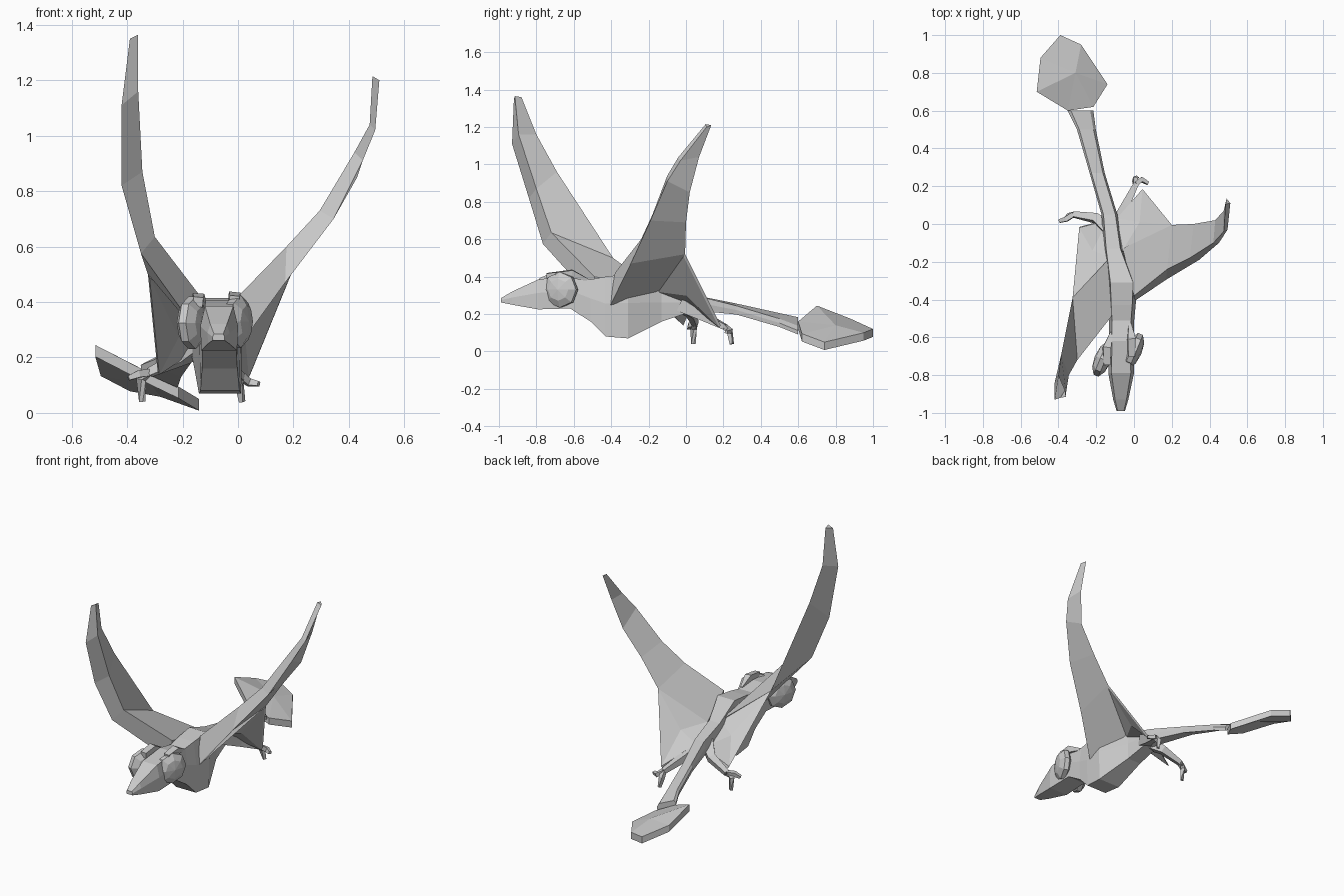
import bpy, bmesh, math
from mathutils import Vector

if "Cube" in bpy.data.objects:
    bpy.data.objects.remove(bpy.data.objects["Cube"])


def finish(name, bm):
    bmesh.ops.remove_doubles(bm, verts=bm.verts, dist=0.0005)
    bmesh.ops.recalc_face_normals(bm, faces=bm.faces)
    me = bpy.data.meshes.new(name)
    bm.to_mesh(me)
    bm.free()
    ob = bpy.data.objects.new(name, me)
    bpy.context.collection.objects.link(ob)
    return ob


def loft(name, rings):
    """Skin a list of equal-length point rings and cap both ends."""
    bm = bmesh.new()
    vs = [[bm.verts.new(p) for p in r] for r in rings]
    n = len(rings[0])
    for a, b in zip(vs, vs[1:]):
        for i in range(n):
            j = (i + 1) % n
            bm.faces.new((a[i], a[j], b[j], b[i]))
    bm.faces.new(vs[0])
    bm.faces.new(vs[-1])
    return finish(name, bm)


def limb(name, pts, radii):
    """Four-sided tapered tube along a path."""
    pts = [Vector(p) for p in pts]
    rings = []
    for i, p in enumerate(pts):
        d = (pts[min(i + 1, len(pts) - 1)] - pts[max(i - 1, 0)]).normalized()
        u = d.cross(Vector((0.1, 0.2, 1))).normalized()
        v = d.cross(u)
        rings.append([p + radii[i] * (u * math.cos(a) + v * math.sin(a))
                      for a in (math.pi * (k / 2 + 0.25) for k in range(4))])
    return loft(name, rings)


def slab(name, pts, centre, off):
    """Thin plate: a fan of triangles around a centre, doubled by an offset."""
    bm = bmesh.new()
    off = Vector(off)
    top = [bm.verts.new(p) for p in pts]
    bot = [bm.verts.new(Vector(p) + off) for p in pts]
    ct, cb = bm.verts.new(centre), bm.verts.new(Vector(centre) + off)
    for i in range(len(pts)):
        j = (i + 1) % len(pts)
        bm.faces.new((top[i], top[j], ct))
        bm.faces.new((bot[j], bot[i], cb))
        bm.faces.new((top[j], top[i], bot[i], bot[j]))
    return finish(name, bm)


def body_ring(y, x, w, zt, zb, tilt=0.0):
    zm = zb + (zt - zb) * 0.55
    sec = [(-.75, zt), (.75, zt), (1, zm), (.95, zb), (-.95, zb), (-1, zm)]
    return [(x + k * w, y, z + tilt * k * w) for k, z in sec]


# Head, neck, chest and tail: y, centre x, half width, top, bottom, tilt
loft("body_and_tail", [body_ring(*r) for r in [
    (-.99, -.07, .022, .285, .262),
    (-.93, -.07, .04, .32, .25),
    (-.79, -.068, .068, .385, .225),
    (-.62, -.068, .065, .405, .23),
    (-.51, -.066, .067, .385, .16),
    (-.43, -.065, .074, .40, .08),
    (-.31, -.065, .08, .415, .07),
    (-.13, -.11, .05, .345, .16),
    (.05, -.13, .042, .30, .22),
    (.27, -.195, .04, .25, .205, -.2),
    (.50, -.252, .05, .19, .15, -.4),
    (.60, -.283, .068, .16, .12, -.45)]])

# Tail fin
slab("tail_fin", [(-.35, .60, .16), (-.515, .70, .245), (-.495, .88, .175),
                  (-.39, 1.0, .12), (-.28, .95, .10), (-.14, .74, .05),
                  (-.215, .62, .095)], (-.31, .80, .14), (0, 0, -.042))

# Eyes: flattened low-poly balls on the sides of the head
for side, loc in (("left", (-.165, -.715, .325)), ("right", (-.002, -.67, .33))):
    bpy.ops.mesh.primitive_uv_sphere_add(segments=8, ring_count=5, radius=1,
                                         location=loc,
                                         rotation=(math.pi / 8, math.pi / 2, 0))
    eye = bpy.context.object
    eye.name = side + "_eye"
    eye.scale = (.1, .1, .045)
    # brow ridge above each eye
    x, y, z = loc
    limb(side + "_brow", [(x * .8 - .012, y - .03, z + .075),
                          (x * .8 - .012, y + .06, z + .085),
                          (x * .6 - .02, y + .14, z + .055)], [.025, .03, .01])

# Wings: each station is (upper leading edge, lower leading edge, trailing edge)
loft("left_wing", [
    [(-.12, -.49, .40), (-.13, -.49, .27), (-.12, -.17, .34)],
    [(-.30, -.72, .635), (-.35, -.765, .575), (-.325, -.39, .50)],
    [(-.345, -.80, .87), (-.42, -.84, .82), (-.385, -.69, .96)],
    [(-.36, -.895, 1.16), (-.42, -.93, 1.11), (-.40, -.80, 1.16)],
    [(-.36, -.915, 1.365), (-.39, -.92, 1.35), (-.365, -.88, 1.36)]])
loft("right_wing", [
    [(.0, -.38, .42), (.0, -.41, .235), (-.06, -.13, .33)],
    [(.175, -.24, .60), (.17, -.295, .47), (.20, -.005, .52)],
    [(.295, -.18, .73), (.345, -.19, .70), (.315, .0, .69)],
    [(.42, -.10, .94), (.45, -.10, .91), (.43, .02, .85)],
    [(.475, -.04, 1.04), (.495, -.03, 1.02), (.475, .07, 1.04)],
    [(.485, .105, 1.215), (.51, .11, 1.20), (.49, .135, 1.21)]])

# Membranes joining wing, ankle and hip
slab("left_membrane", [(-.12, -.18, .335), (-.325, -.39, .50),
                       (-.29, -.02, .15), (-.14, .02, .25)],
     (-.22, -.14, .285), (.006, .006, -.012))
slab("right_membrane", [(-.06, -.14, .33), (.20, -.005, .52),
                        (.045, .185, .14), (-.09, .03, .26)],
     (.03, .01, .31), (-.006, -.008, -.012))

# Legs and two-toed feet
for side, hip, knee, ankle, toes in (
        ("left", (-.13, -.03, .25), (-.20, .03, .20), (-.32, .05, .145),
         (((-.35, .04, .12), (-.345, .04, .04)), ((-.36, .025, .14), (-.395, .015, .125)))),
        ("right", (-.10, -.02, .25), (-.05, .09, .19), (.01, .21, .13),
         (((.005, .235, .10), (.015, .245, .04)), ((.04, .235, .11), (.075, .215, .105))))):
    limb(side + "_leg", [hip, knee, ankle], [.05, .032, .02])
    for i, (mid, tip) in enumerate(toes):
        limb(f"{side}_toe_{i + 1}", [ankle, mid, tip], [.018, .018, .012])
